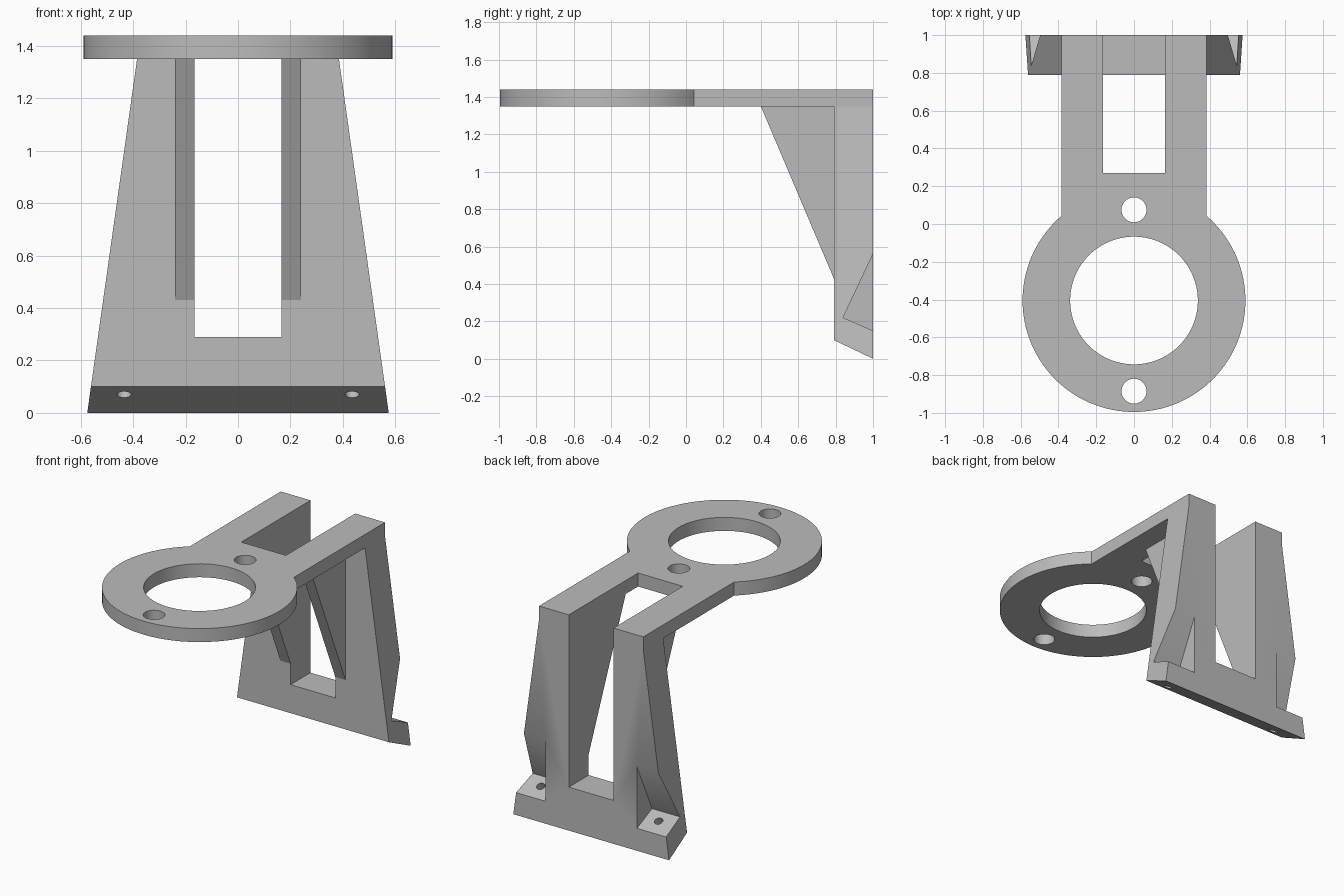
import bpy, bmesh
from math import sin, cos, asin, pi, radians, hypot
from mathutils import Vector

cube = bpy.data.objects.get("Cube")
if cube:
    bpy.data.objects.remove(cube, do_unlink=True)

grey = bpy.data.materials.new("bracket grey")
grey.use_nodes = True
grey.diffuse_color = (0.5, 0.5, 0.5, 1)
grey.node_tree.nodes["Principled BSDF"].inputs["Base Color"].default_value = (0.5, 0.5, 0.5, 1)

# Shared dimensions
TOP, UNDER = 1.44, 1.35
FRONT, BACK = 0.79, 1.0
ARM, SLOT = 0.385, 0.165
RING_Y, RING_R = -0.405, 0.59


def prism(name, profile, place, lo, hi):
    """Extrude a 2D profile between lo and hi; place(a, b, depth) gives 3D."""
    bm = bmesh.new()
    face = bm.faces.new([bm.verts.new(place(a, b, lo)) for a, b in profile])
    new = bmesh.ops.extrude_face_region(bm, geom=[face])["geom"]
    shift = Vector(place(0, 0, hi)) - Vector(place(0, 0, lo))
    bmesh.ops.translate(bm, vec=shift, verts=[v for v in new if isinstance(v, bmesh.types.BMVert)])
    bmesh.ops.recalc_face_normals(bm, faces=bm.faces)
    mesh = bpy.data.meshes.new(name)
    bm.to_mesh(mesh)
    bm.free()
    mesh.materials.append(grey)
    obj = bpy.data.objects.new(name, mesh)
    bpy.context.collection.objects.link(obj)
    return obj


def along_x(y, z, d): return (d, y, z)
def along_y(x, z, d): return (x, d, z)
def along_z(x, y, d): return (x, y, d)


def circle(cx, cy, r, n):
    return [(cx + r * cos(2 * pi * i / n), cy + r * sin(2 * pi * i / n)) for i in range(n)]


def cut(obj, cutters):
    """Subtract the cutters, then remove them."""
    bpy.ops.object.select_all(action="DESELECT")
    bpy.context.view_layer.objects.active = obj
    obj.select_set(True)
    for c in cutters:
        c.hide_render = True
        mod = obj.modifiers.new("cut", "BOOLEAN")
        mod.operation, mod.solver, mod.object = "DIFFERENCE", "EXACT", c
        bpy.ops.object.modifier_apply(modifier=mod.name)
        bpy.data.objects.remove(c, do_unlink=True)
    bpy.ops.object.shade_smooth_by_angle(angle=radians(30))


# Ring plate with two arms running back
start = pi / 2 + asin(ARM / RING_R)
sweep = 2 * pi - 2 * asin(ARM / RING_R)
steps = 96
outline = [(RING_R * cos(start + sweep * i / steps),
            RING_Y + RING_R * sin(start + sweep * i / steps)) for i in range(steps + 1)]
outline += [(ARM, BACK), (SLOT, BACK), (SLOT, 0.27), (-SLOT, 0.27), (-SLOT, BACK), (-ARM, BACK)]
plate = prism("ring_plate", outline, along_z, UNDER, TOP)
holes = [(RING_Y, 0.338, 96), (0.075, 0.066, 48), (-0.885, 0.066, 48)]
cut(plate, [prism("hole_cutter", circle(0, y, r, n), along_z, 1.2, 1.6) for y, r, n in holes])

# Tapered forked upright
half = [(0.575, 0), (ARM, UNDER), (SLOT, UNDER), (SLOT, 0.29)]
upright = prism("upright", half + [(-x, z) for x, z in reversed(half)], along_y, FRONT, BACK)

# Sloped underside
slope = 0.1 / (BACK - FRONT)
cutters = [prism("underside_cutter",
                 [(FRONT - 0.1, 0.1 + 0.1 * slope), (BACK + 0.1, -0.1 * slope), (FRONT - 0.1, -0.3)],
                 along_x, -1, 1)]

# Bolt pockets at the back corners, with holes square to the underside
length = hypot(1, slope)
axis = Vector((0, slope / length, 1 / length))
for side in (-1, 1):
    lo, hi = sorted((side * 0.338, side * 0.7))
    cutters.append(prism("pocket_cutter", [(1.05, 0.666), (0.84, 0.22), (1.05, 0.128)], along_x, lo, hi))
    foot = Vector((side * 0.435, 0.853, 0.07))
    across = Vector((0, axis.z, -axis.y))
    cutters.append(prism("bolt_hole_cutter", circle(0, 0, 0.027, 24),
                         lambda a, b, d: foot + Vector((a, 0, 0)) + across * b + axis * d,
                         -0.1, 0.19))
cut(upright, cutters)

# Triangular gussets under the arms
for name, side in (("left_gusset", 1), ("right_gusset", -1)):
    lo, hi = sorted((side * SLOT, side * 0.24))
    prism(name, [(0.4, UNDER), (FRONT, 0.43), (FRONT, UNDER)], along_x, lo, hi)
